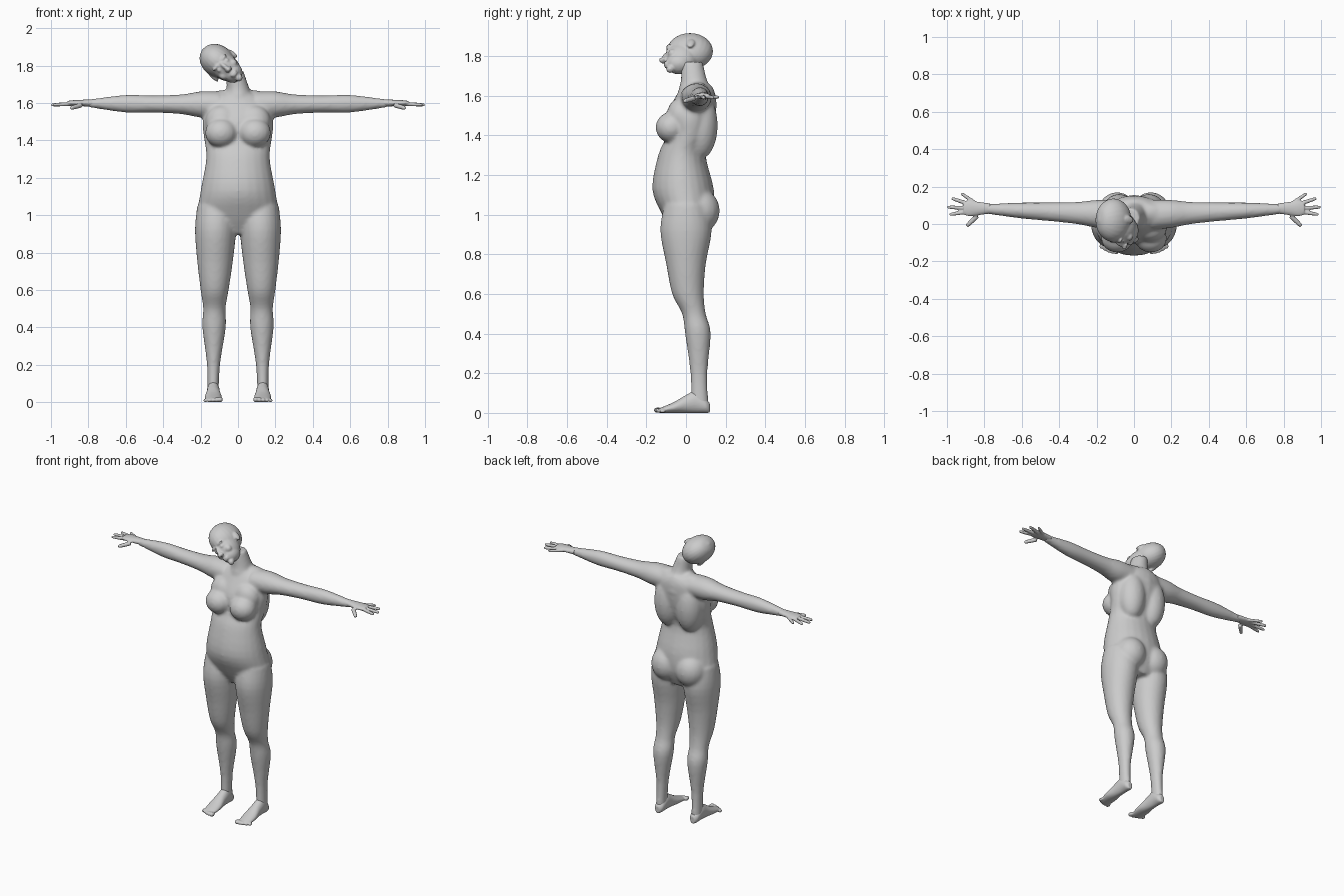
import bpy, bmesh
from math import sin, cos, pi, tau, radians
from mathutils import Vector, Matrix

default_cube = bpy.data.objects.get("Cube")
if default_cube:
    bpy.data.objects.remove(default_cube)

grey = (0.6, 0.6, 0.6, 1)
skin = bpy.data.materials.new("plain_grey")
skin.use_nodes = True
skin.diffuse_color = grey
skin.node_tree.nodes["Principled BSDF"].inputs["Base Color"].default_value = grey


def resample(stations, steps=4):
    """Smooth curve through the stations (Catmull-Rom)."""
    points = [Vector(station) for station in stations]
    points = [points[0], *points, points[-1]]
    curve = []
    for before, start, end, after in zip(points, points[1:], points[2:], points[3:]):
        leave, arrive = (end - before) / 2, (after - start) / 2
        for step in range(steps):
            t = step / steps
            bend = 3 * (end - start) - 2 * leave - arrive
            twist = 2 * (start - end) + leave + arrive
            curve.append(start + t * (leave + t * (bend + t * twist)))
    return curve + [points[-1]]


def loft(bm, axis, stations, matrix=Matrix(), segments=24):
    """Oval sections (position, centre, centre, radius, radius) along an axis."""
    rings = []
    for along, centre_u, centre_v, radius_u, radius_v in resample(stations):
        ring = []
        for k in range(segments):
            angle = tau * k / segments
            u = centre_u + radius_u * cos(angle)
            v = centre_v + radius_v * sin(angle)
            point = {"x": (along, u, v), "y": (u, along, v), "z": (u, v, along)}[axis]
            ring.append(bm.verts.new(matrix @ Vector(point)))
        rings.append(ring)
    for lower, upper in zip(rings, rings[1:]):
        for k in range(segments):
            bm.faces.new((lower[k - 1], lower[k], upper[k], upper[k - 1]))
    bm.faces.new(rings[0])
    bm.faces.new(rings[-1])


def mirror(side):
    return Matrix.Diagonal((side, 1, 1, 1))


def ball(bm, centre, radius, side=1, wide=1, deep=1, tall=1, lean=0):
    """Oval volume built from rings between its two poles."""
    matrix = (mirror(side) @ Matrix.Translation(centre) @ Matrix.Rotation(radians(lean), 4, "X")
              @ Matrix.Diagonal((wide, deep, tall, 1)))
    polar = [.05 + (pi - .1) * k / 6 for k in range(7)]
    loft(bm, "z", [(-radius * cos(a), 0, 0, radius * sin(a), radius * sin(a)) for a in polar], matrix)


def finish(name, bm, voxel, smoothing):
    """Fuse the overlapping volumes into one smooth skin."""
    bmesh.ops.recalc_face_normals(bm, faces=bm.faces)
    mesh = bpy.data.meshes.new(name)
    bm.to_mesh(mesh)
    bm.free()
    mesh.materials.append(skin)
    part = bpy.data.objects.new(name, mesh)
    bpy.context.collection.objects.link(part)
    fuse = part.modifiers.new("fuse", "REMESH")
    fuse.mode = "VOXEL"
    fuse.voxel_size = voxel
    fuse.use_smooth_shade = True
    soften = part.modifiers.new("soften", "SMOOTH")
    soften.factor = 0.5
    soften.iterations = smoothing


def add_torso(bm):
    # Height, half width, front and back of each section
    sections = ((.9, .12, -.06, .1), (1, .21, -.12, .14), (1.13, .2, -.17, .14),
                (1.3, .17, -.14, .1), (1.4, .18, -.1, .13), (1.5, .19, -.1, .15),
                (1.6, .16, -.05, .15), (1.65, .1, -.02, .13))
    loft(bm, "z", [(z, 0, (front + back) / 2, width, (back - front) / 2)
                   for z, width, front, back in sections])


def add_neck(bm):
    sections = ((1.55, 0, .07, .08), (1.62, 0, .05, .08), (1.68, 0, .04, .06), (1.77, -.02, .03, .05))
    loft(bm, "z", [(z, x, y, radius, radius * 1.1) for z, x, y, radius in sections])


def add_leg(bm, side):
    # Height, half width, centre depth and half depth; the legs lean in towards the hip
    sections = ((1.05, .1, 0, .11), (.92, .11, 0, .13), (.75, .095, 0, .1), (.6, .075, .01, .08),
                (.5, .06, .04, .06), (.4, .063, .06, .065), (.2, .035, .065, .043), (.02, .03, .07, .045))
    loft(bm, "z", [(z, .134 - .015 * z, y, width, depth) for z, width, y, depth in sections], mirror(side))
    # Kneecap
    ball(bm, (.12, .01, .54), .035, side, tall=1.3)


def add_arm(bm, side):
    # Reach, half depth and half height; the arm drifts back towards the wrist
    sections = ((.1, .08, .07), (.2, .075, .07), (.3, .06, .053), (.45, .05, .046),
                (.6, .043, .047), (.75, .03, .028), (.8, .028, .02))
    loft(bm, "x", [(x, .045 + .045 * x, 1.59 + .01 * x, depth, height)
                   for x, depth, height in sections], mirror(side))


def add_hand(bm, side):
    # Palm
    palm = ((.77, .027, .02), (.84, .037, .017), (.88, .042, .015), (.91, .034, .011))
    loft(bm, "x", [(x, .083, 1.6, depth, height) for x, depth, height in palm], mirror(side))
    # Fingers fan out from the wrist, little finger first and thumb last
    wrist = mirror(side) @ Matrix.Translation((.8, .08, 1.6))
    fan = ((34, .15, .01), (18, .185, .011), (3, .2, .011), (-9, .19, .011), (-44, .135, .013))
    for angle, reach, radius in fan:
        droop = 12 if angle < -30 else 3
        aim = wrist @ Matrix.Rotation(radians(angle), 4, "Z") @ Matrix.Rotation(radians(droop), 4, "Y")
        taper = ((.4, 1), (.7, .95), (.94, .8), (1, .4))
        loft(bm, "x", [(reach * t, 0, 0, radius * s, radius * s) for t, s in taper], aim)


def add_foot(bm, side):
    # Depth position, height of the instep and half width, with a flat sole
    sections = ((.12, .05, .015), (.1, .07, .03), (.05, .11, .034),
                (0, .09, .037), (-.06, .055, .045), (-.13, .025, .04))
    loft(bm, "y", [(y, .132, top / 2, width, top / 2) for y, top, width in sections], mirror(side))
    # Toes, shrinking outwards
    for toe in range(5):
        radius = .014 - .001 * toe
        ball(bm, (.095 + .02 * toe, -.142 + .0015 * toe ** 2, radius), radius, side, deep=1.5)


# Body with chest, back, seat and shoulder volumes
bm = bmesh.new()
add_torso(bm)
add_neck(bm)
for side in (1, -1):
    ball(bm, (.09, -.075, 1.44), .078, side, wide=1.1)
    ball(bm, (.085, -.025, 1.5), .09, side, deep=.8)
    ball(bm, (.08, .07, 1.45), .09, side, tall=1.9)
    ball(bm, (.09, .07, 1.02), .1, side, tall=1.1)
    ball(bm, (.075, .06, 1.61), .06, side, wide=1.7)
    ball(bm, (.19, .055, 1.59), .068, side)
    add_leg(bm, side)
    add_arm(bm, side)
finish("body", bm, .01, 7)

# Hands and feet
for side, label in ((1, "left"), (-1, "right")):
    for part, build in (("hand", add_hand), ("foot", add_foot)):
        bm = bmesh.new()
        build(bm, side)
        finish(label + "_" + part, bm, .005, 2)

# Head, modelled upright: skull, face, jaw and chin
bm = bmesh.new()
ball(bm, (0, .01, .03), .085, deep=1.37, tall=1.2)
ball(bm, (0, -.03, -.02), .07, deep=1.2, tall=1.3)
ball(bm, (0, -.045, -.07), .055, deep=1.2)
ball(bm, (0, -.09, -.115), .02)
# Nose and lips
ball(bm, (0, -.116, -.02), .012, deep=1.3, tall=3, lean=-18)
ball(bm, (0, -.129, -.043), .014, deep=1.3)
ball(bm, (0, -.11, -.078), .013, wide=1.8, tall=.5)
ball(bm, (0, -.108, -.089), .013, wide=1.5, tall=.5)
for side in (1, -1):
    # Brow, eyelid, nostril, cheek and ear
    ball(bm, (.03, -.096, .016), .016, side, wide=1.7, tall=.5)
    ball(bm, (.03, -.1, -.008), .01, side, wide=1.5)
    ball(bm, (.012, -.122, -.046), .009, side)
    ball(bm, (.04, -.076, -.042), .024, side)
    ball(bm, (.082, .014, -.01), .02, side, wide=.5, tall=1.6, lean=-12)
# Tilt the head to its right
bm.transform(Matrix.Translation((-.086, .01, 1.806)) @ Matrix.Rotation(radians(-52), 4, "Y"))
finish("head", bm, .006, 3)
